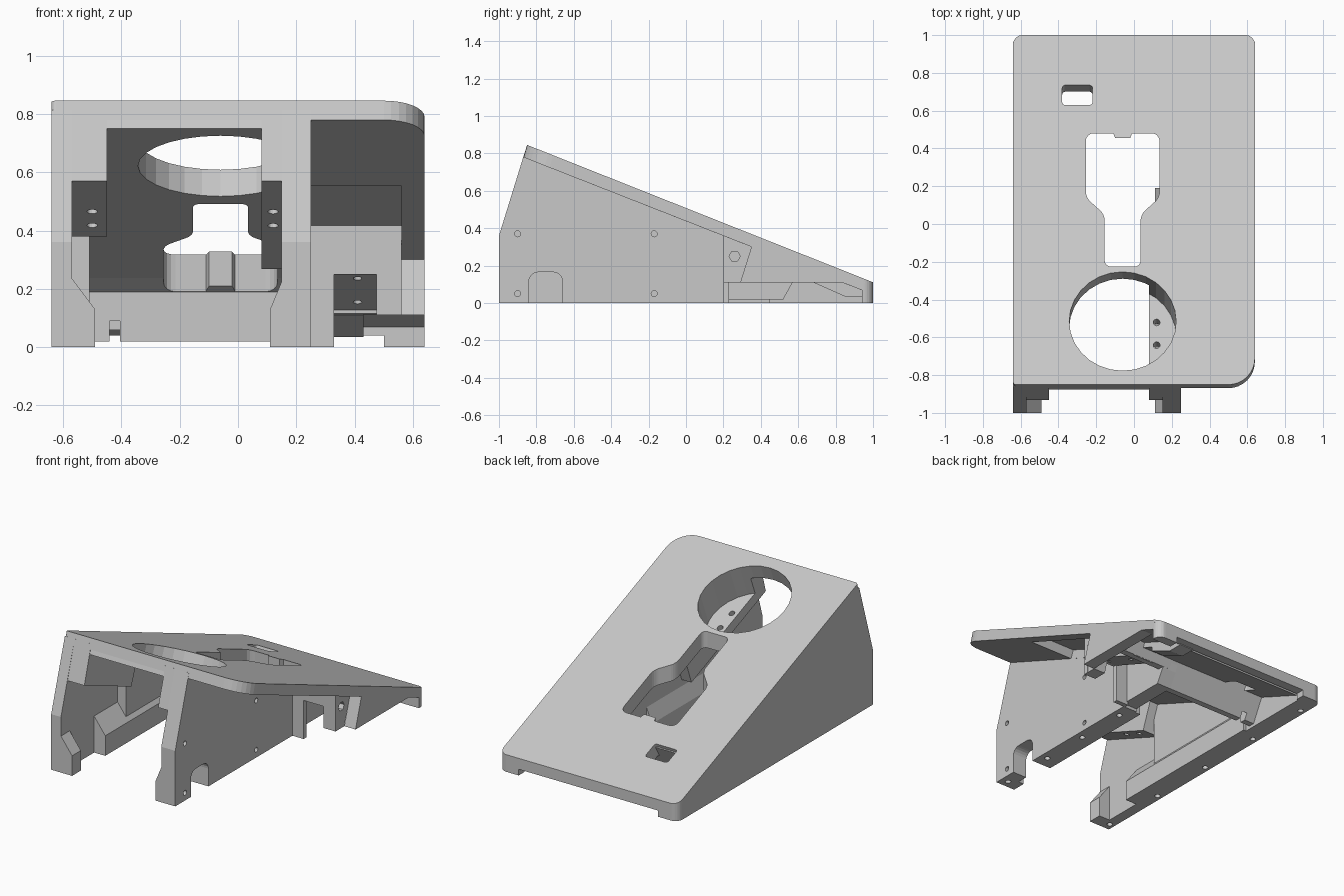
import bpy, bmesh, math
from mathutils import Vector

if "Cube" in bpy.data.objects:
    bpy.data.objects.remove(bpy.data.objects["Cube"])

grey = bpy.data.materials.new("light_grey")
grey.use_nodes = True
colour = (0.58, 0.58, 0.58, 1)
grey.diffuse_color = colour
grey.node_tree.nodes["Principled BSDF"].inputs["Base Color"].default_value = colour

SLOPE = 0.397
NORMAL = Vector((0, SLOPE, 1)).normalized()


def top(y):
    return 0.508 - SLOPE * y


def solid(name, lower, upper):
    """Closed prism between two matching loops of points."""
    bm = bmesh.new()
    a = [bm.verts.new(p) for p in lower]
    b = [bm.verts.new(p) for p in upper]
    n = len(a)
    bm.faces.new(a)
    bm.faces.new(b)
    for i in range(n):
        j = (i + 1) % n
        bm.faces.new((a[i], a[j], b[j], b[i]))
    bmesh.ops.recalc_face_normals(bm, faces=bm.faces)
    mesh = bpy.data.meshes.new(name)
    bm.to_mesh(mesh)
    bm.free()
    mesh.materials.append(grey)
    ob = bpy.data.objects.new(name, mesh)
    bpy.context.collection.objects.link(ob)
    return ob


def extrude(name, pts, axis, a, b):
    """Profile pushed along x (yz points), y (xz points) or z (xy points)."""
    def put(p, t):
        p = list(p)
        p.insert("xyz".index(axis), t)
        return p
    return solid(name, [put(p, a) for p in pts], [put(p, b) for p in pts])


def slab(name, outline, d0, d1):
    """Outline on the sloping top, pushed square to it from depth d0 to d1."""
    base = [Vector((x, y, top(y))) for x, y in outline]
    return solid(name, [p - NORMAL * d1 for p in base], [p - NORMAL * d0 for p in base])


def rounded(corners, steps=8):
    """Outline from (x, y, radius) corners, with circular arcs at right angles."""
    out = []
    for i, (x, y, r) in enumerate(corners):
        c = Vector((x, y))
        if not r:
            out.append(c)
            continue
        p = c + (Vector(corners[i - 1][:2]) - c).normalized() * r
        q = c + (Vector(corners[(i + 1) % len(corners)][:2]) - c).normalized() * r
        for k in range(steps + 1):
            t = k / steps
            u, v, w = (1 - t) ** 2, math.sqrt(2) * t * (1 - t), t * t
            out.append((u * p + v * c + w * q) / (u + v + w))
    return out


def box_outline(x0, x1, y0, y1, r=0):
    return rounded([(x0, y0, r), (x1, y0, r), (x1, y1, r), (x0, y1, r)], 4)


def circle(x, y, r, n=12, stretch=1.0):
    return [(x + r * math.cos(2 * math.pi * i / n),
             y + r * stretch * math.sin(2 * math.pi * i / n)) for i in range(n)]


def cut(targets, cutters):
    for ob in targets:
        for c in cutters:
            m = ob.modifiers.new("cut", "BOOLEAN")
            m.operation, m.solver, m.object = "DIFFERENCE", "EXACT", c
            bpy.context.view_layer.objects.active = ob
            bpy.ops.object.modifier_apply(modifier=m.name)
    for c in cutters:
        bpy.data.objects.remove(c)


# Sloping top plate, thicker between the two walls and at the rear
outline = rounded([(-0.64, -0.85, 0.015), (0.64, -0.85, 0.14), (0.64, 1, 0.05), (-0.64, 1, 0.05)])
plate = solid("top_plate",
              [(x, y - (0.019 if y < 0 else 0), top(y) - 0.066) for x, y in outline],
              [(x, y, top(y)) for x, y in outline])
inner = slab("plate_thickening", box_outline(-0.635, 0.245, -0.841, 0.61), 0.02, 0.098)
rear_inner = slab("rear_thickening", box_outline(-0.6, 0.43, 0.6, 0.96), 0.02, 0.094)

# Left wall with its inner layers
left_wall = extrude("left_wall", [(-1, 0), (-1, 0.36), (-0.86, 0.813), (0.96, 0.1), (0.96, 0)],
                    "x", -0.64, -0.57)
extrude("left_inner_wall", [(-0.42, 0), (-0.42, 0.64), (0.95, 0.1), (0.95, 0)], "x", -0.58, -0.51)
left_bracket = extrude("left_bracket", [(-0.86, 0.813), (-0.932, 0.57), (-0.45, 0.38), (-0.36, 0.62)],
                       "x", -0.639, -0.45)

# Right wall with its inner layers and rear continuation
right_wall = extrude("right_wall", [(-1, 0), (-1, 0.36), (-0.86, 0.813), (0.2, 0.4), (0.2, 0)],
                     "x", 0.15, 0.25)
right_bracket = extrude("right_bracket", [(-0.86, 0.813), (-0.932, 0.57), (-0.17, 0.268), (-0.08, 0.51)],
                        "x", 0.08, 0.245)
extrude("right_rear_wall", [(0.19, 0.02), (0.19, 0.4), (0.62, 0.23), (0.57, 0.11), (0.52, 0.02)],
        "x", 0.15, 0.25)

# Feet and ledges along the bottoms of the walls
for side, x, s in (("left", -0.58, 0.09), ("right", 0.16, -0.05)):
    profile = [(x, 0), (x + s, 0), (x + s, 0.13), (x, 0.25)]
    extrude(side + "_front_foot", profile, "y", -1, -0.91)
    extrude(side + "_ledge", profile, "y", -0.66, 0.19 if s < 0 else 0.45)

# Cross wall behind the key-shaped opening
cross = extrude("cross_wall", [(0.40, 0.3), (0.40, 0.25), (0.481, 0.19), (0.481, 0.02),
                               (0.52, 0.02), (0.63, 0.235)], "x", -0.55, 0.2)
extrude("cross_wall_extension", [(0.53, 0.25), (0.53, 0.115), (0.573, 0.115), (0.63, 0.23)],
        "x", 0.2, 0.56)

# Flange, side bracket and sloping screw block under the right overhang
extrude("right_flange", [(0.24, 0), (0.33, 0), (0.33, 0.25), (0.475, 0.25), (0.475, 0.11),
                         (0.56, 0.11), (0.56, 0.36), (0.24, 0.36)], "y", 0.2, 0.23)
bracket = extrude("side_bracket", [(0.21, 0.11), (0.21, 0.38), (0.36, 0.32), (0.29, 0.11)],
                  "x", 0.475, 0.559)
extrude("flange_top", [(0.2, 0.3), (0.2, 0.42), (0.25, 0.4), (0.25, 0.3)], "x", 0.24, 0.56)
block = extrude("screw_block", [(0.21, 0.251), (0.21, 0.36), (0.62, 0.22), (0.57, 0.112)],
                "x", 0.329, 0.476)

# Right skirt, rear rim, gusset and rear feet
extrude("right_skirt", [(0.29, 0.11), (0.35, 0.3), (0.35, 0.35), (0.96, 0.11)], "x", 0.56, 0.64)
extrude("rear_gusset", [(0.68, 0.2), (0.68, 0.11), (0.85, 0.035), (0.95, 0.035), (0.95, 0.1)],
        "x", 0.33, 0.43)
rim = rounded([(-0.64, 0.94, 0), (0.64, 0.94, 0), (0.64, 1, 0.05), (-0.64, 1, 0.05)])
extrude("rear_rim", rim, "z", 0.04, 0.109)
for x0, x1 in ((-0.64, -0.5), (0.5, 0.64)):
    r0, r1 = (0.05, 0) if x0 < 0 else (0, 0.05)
    extrude("rear_foot", rounded([(x0, 0.94, 0), (x1, 0.94, 0), (x1, 1, r1), (x0, 1, r0)]),
            "z", 0, 0.05)

# Round opening, also a pocket in the right bracket
ring = circle(-0.06, -0.515, 0.283, 28, 0.925)
cut([plate, inner, right_wall, right_bracket], [slab("round_cutter", ring, -0.1, 0.22)])

# Key-shaped opening with a small tab at its rear
key = rounded([(-0.155, -0.225, 0.03), (0.035, -0.225, 0.03), (0.035, 0.05, 0.03), (0.135, 0.14, 0.03),
               (0.135, 0.48, 0.04), (-0.01, 0.48, 0), (-0.02, 0.455, 0), (-0.1, 0.455, 0),
               (-0.11, 0.48, 0), (-0.255, 0.48, 0.04), (-0.255, 0.14, 0.03), (-0.155, 0.05, 0.03)], 4)
cut([plate, inner, cross], [extrude("key_cutter", key, "z", 0.1, 0.8)])

# Small cable gap in the cross wall
cut([cross], [extrude("gap_cutter", box_outline(-0.44, -0.405, -0.1, 0.09), "y", 0.4, 0.54)])

# Small rear window and thin recess under the overhang
cut([plate, rear_inner],
    [slab("window_cutter", box_outline(-0.38, -0.22, 0.63, 0.735, 0.015), -0.1, 0.15)])
cut([plate], [slab("recess_cutter", box_outline(0.251, 0.56, -0.27, 0.24), 0.011, 0.15)])

# Arched cable notch in the right wall
arch = rounded([(-0.84, -0.1, 0), (-0.66, -0.1, 0), (-0.66, 0.165, 0.05), (-0.84, 0.165, 0.05)], 5)
cut([right_wall], [extrude("arch_cutter", arch, "x", 0.05, 0.4)])

# Screw holes: brackets, right wall side, wall bottoms, screw block and side bracket
for ob, x in ((right_bracket, 0.12), (left_bracket, -0.5)):
    cut([ob], [slab("hole_cutter", circle(x, y, 0.018), 0.1, 0.4) for y in (-0.44, -0.56)])
cut([right_wall, right_bracket], [extrude("hole_cutter", circle(y, z, 0.016), "x", 0.2, 0.3)
                                  for y in (-0.9, -0.17) for z in (0.05, 0.37)])
for ob, x, ys in ((left_wall, -0.605, (-0.95, -0.5, -0.05, 0.4, 0.85)),
                  (right_wall, 0.2, (-0.95, -0.58, -0.25, 0.1))):
    cut([ob], [extrude("hole_cutter", circle(x, y, 0.018), "z", -0.1, 0.04) for y in ys])
cut([block], [extrude("hole_cutter", circle(0.41, y, 0.015), "z", 0, 0.24) for y in (0.25, 0.46)])
cut([bracket], [extrude("hole_cutter", circle(0.26, 0.25, 0.03, 6), "x", 0.52, 0.6)])
